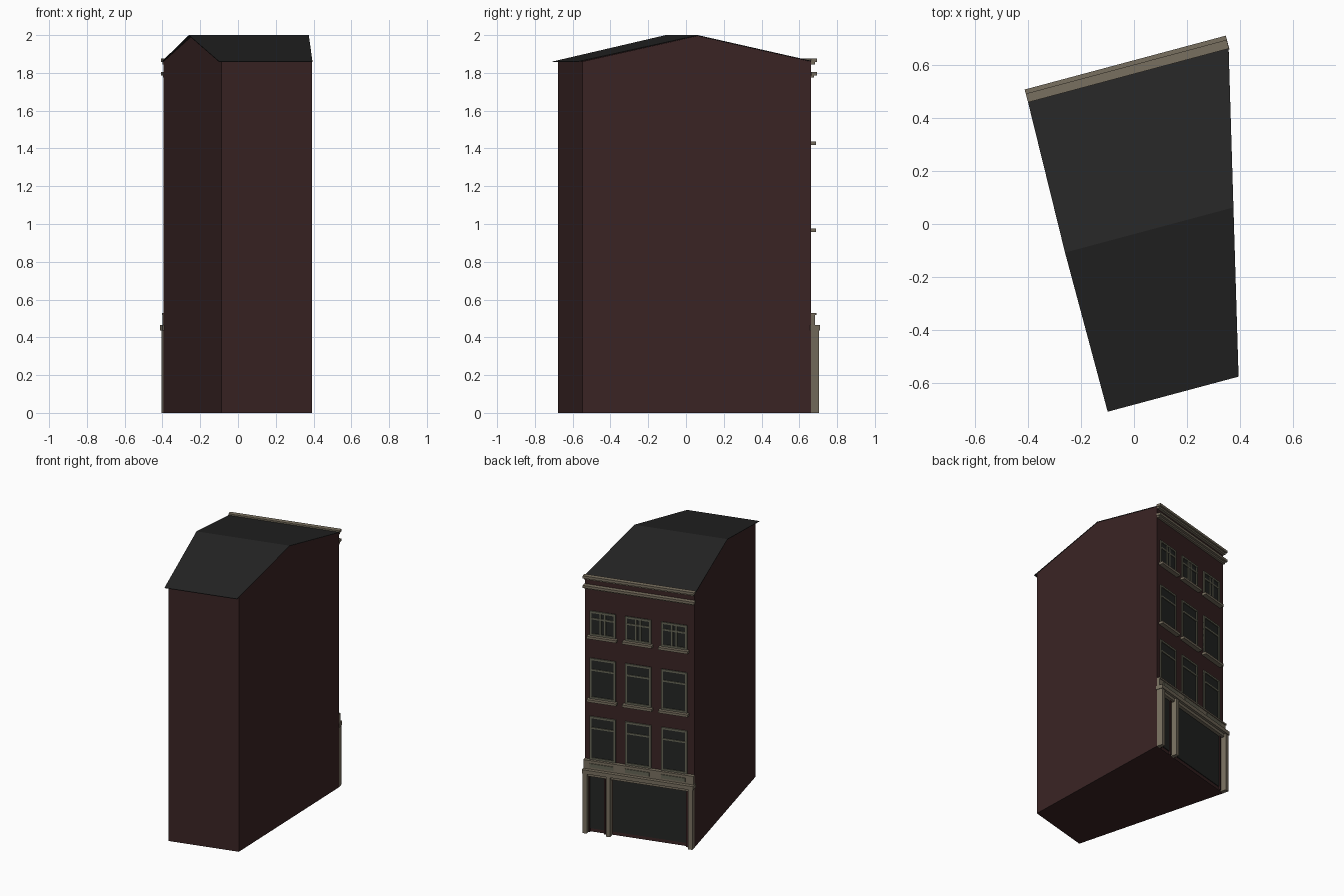
import bpy, bmesh, math
from mathutils import Matrix

cube = bpy.data.objects.get("Cube")
if cube:
    bpy.data.objects.remove(cube, do_unlink=True)

# Facade frame: u runs along the street face, v points out of it
FRAME = Matrix.Translation((-0.394, 0.462, 0)) @ Matrix.Rotation(math.radians(15), 4, 'Z')
WIDTH, REAR, DEPTH = 0.775, 0.497, -1.18
RIDGE, EAVE, TOP = -0.585, 1.86, 1.996


def material(name, colour):
    m = bpy.data.materials.new(name)
    m.use_nodes = True
    m.diffuse_color = (*colour, 1)
    m.node_tree.nodes["Principled BSDF"].inputs["Base Color"].default_value = (*colour, 1)
    return m


BRICK = material("dark brick", (0.042, 0.0175, 0.0175))
SLATE = material("roof slate", (0.018, 0.018, 0.018))
STONE = material("pale stone", (0.19, 0.16, 0.115))
PAINT = material("window paint", (0.13, 0.127, 0.09))
GLASS = material("dark glass", (0.018, 0.0195, 0.018))


def finish(name, bm, mat):
    bmesh.ops.recalc_face_normals(bm, faces=bm.faces)
    bm.transform(FRAME)
    mesh = bpy.data.meshes.new(name)
    bm.to_mesh(mesh)
    bm.free()
    mesh.materials.append(mat)
    obj = bpy.data.objects.new(name, mesh)
    bpy.context.scene.collection.objects.link(obj)
    return obj


def boxes(name, mat, items):
    """Each item is (u0, u1, v0, v1, z0, z1)."""
    bm = bmesh.new()
    for u0, u1, v0, v1, z0, z1 in items:
        place = (Matrix.Translation(((u0 + u1) / 2, (v0 + v1) / 2, (z0 + z1) / 2))
                 @ Matrix.Diagonal((u1 - u0, v1 - v0, z1 - z0, 1)))
        bmesh.ops.create_cube(bm, size=1, matrix=place)
    return finish(name, bm, mat)


def right_edge(v):
    return WIDTH + (REAR - WIDTH) * v / DEPTH


# Gabled brick body, tapering to the rear
bm = bmesh.new()
profile = [(0, 0), (0, EAVE), (RIDGE, TOP), (DEPTH, EAVE), (DEPTH, 0)]
left = [bm.verts.new((0, v, z)) for v, z in profile]
right = [bm.verts.new((right_edge(v), v, z)) for v, z in profile]
bm.faces.new(left)
bm.faces.new(right)
for i in range(len(profile)):
    j = (i + 1) % len(profile)
    bm.faces.new((left[i], left[j], right[j], right[i]))
finish("walls", bm, BRICK)

# Two thin roof slopes, with a rear overhang
bm = bmesh.new()
rows = []
for v, z, over in [(0, EAVE + 0.004, 0.006), (RIDGE, 2.0, 0.018), (DEPTH - 0.026, EAVE, 0.018)]:
    rows.append([bm.verts.new((-over, v, z)), bm.verts.new((right_edge(v) + 0.002, v, z))])
for a, b in zip(rows, rows[1:]):
    bm.faces.new((a[0], a[1], b[1], b[0]))
roof = finish("roof", bm, SLATE)
solid = roof.modifiers.new("thickness", 'SOLIDIFY')
solid.thickness = 0.003
solid.offset = -1

# Cornices, each with a small stepped moulding below
boxes("upper_cornice", STONE, [(-0.006, WIDTH + 0.003, -0.002, 0.032, 1.857, 1.875),
                               (0, WIDTH, 0, 0.02, 1.845, 1.857)])
boxes("lower_cornice", STONE, [(-0.006, WIDTH + 0.003, 0, 0.032, 1.787, 1.805),
                               (0, WIDTH, 0, 0.016, 1.775, 1.787)])

# Windows: three storeys of three
T = 0.014
storeys = [("first", 0.53, 0.845), ("second", 0.975, 1.27), ("third", 1.437, 1.615)]
for storey, z0, z1 in storeys:
    frames, panes, sills = [], [], []
    for centre in (0.143, 0.397, 0.648):
        a, b = centre - 0.092, centre + 0.092
        bar = z1 - (0.055 if storey == "third" else 0.085)
        panes.append((a, b, 0, 0.003, z0, z1))
        frames += [(a, a + T, 0, 0.009, z0, z1), (b - T, b, 0, 0.009, z0, z1),
                   (a, b, 0, 0.009, z1 - T, z1), (a, b, 0, 0.009, z0, z0 + T),
                   (a, b, 0, 0.008, bar - 0.006, bar + 0.006)]
        if storey == "third":
            for s in (-0.016, 0.016):
                frames.append((centre + s - 0.006, centre + s + 0.006, 0, 0.008, z0, z1))
        sills.append((a - 0.012, b + 0.012, 0, 0.032, z0 - 0.018, z0))
    boxes(storey + "_floor_glass", GLASS, panes)
    boxes(storey + "_floor_frames", PAINT, frames)
    if storey != "first":
        boxes(storey + "_floor_sills", STONE, sills)

# Shopfront: pilasters, ledge, fascia with raised panels
boxes("shop_pilasters", STONE, [(u, u + 0.03, 0, 0.044, 0, 0.435) for u in (0, 0.58, WIDTH - 0.03)])
boxes("shop_ledge", STONE, [(-0.006, WIDTH + 0.004, -0.005, 0.048, 0.437, 0.465),
                            (0, WIDTH, 0, 0.03, 0.415, 0.437)])
boxes("shop_fascia", STONE, [(0, WIDTH, 0, 0.022, 0.465, 0.52),
                             (0, WIDTH, 0, 0.028, 0.518, 0.53)])
boxes("fascia_panels", PAINT, [(c - 0.085, c + 0.085, 0.02, 0.027, 0.48, 0.508)
                               for c in (0.143, 0.397, 0.648)])
boxes("shop_glass", GLASS, [(0.055, 0.575, 0, 0.005, 0.025, 0.415),
                            (0.635, 0.738, 0, 0.005, 0.025, 0.415)])
boxes("shop_window_trim", BRICK, [(u, u + 0.012, 0, 0.015, 0, 0.415)
                                  for u in (0.043, 0.623, 0.735)])
